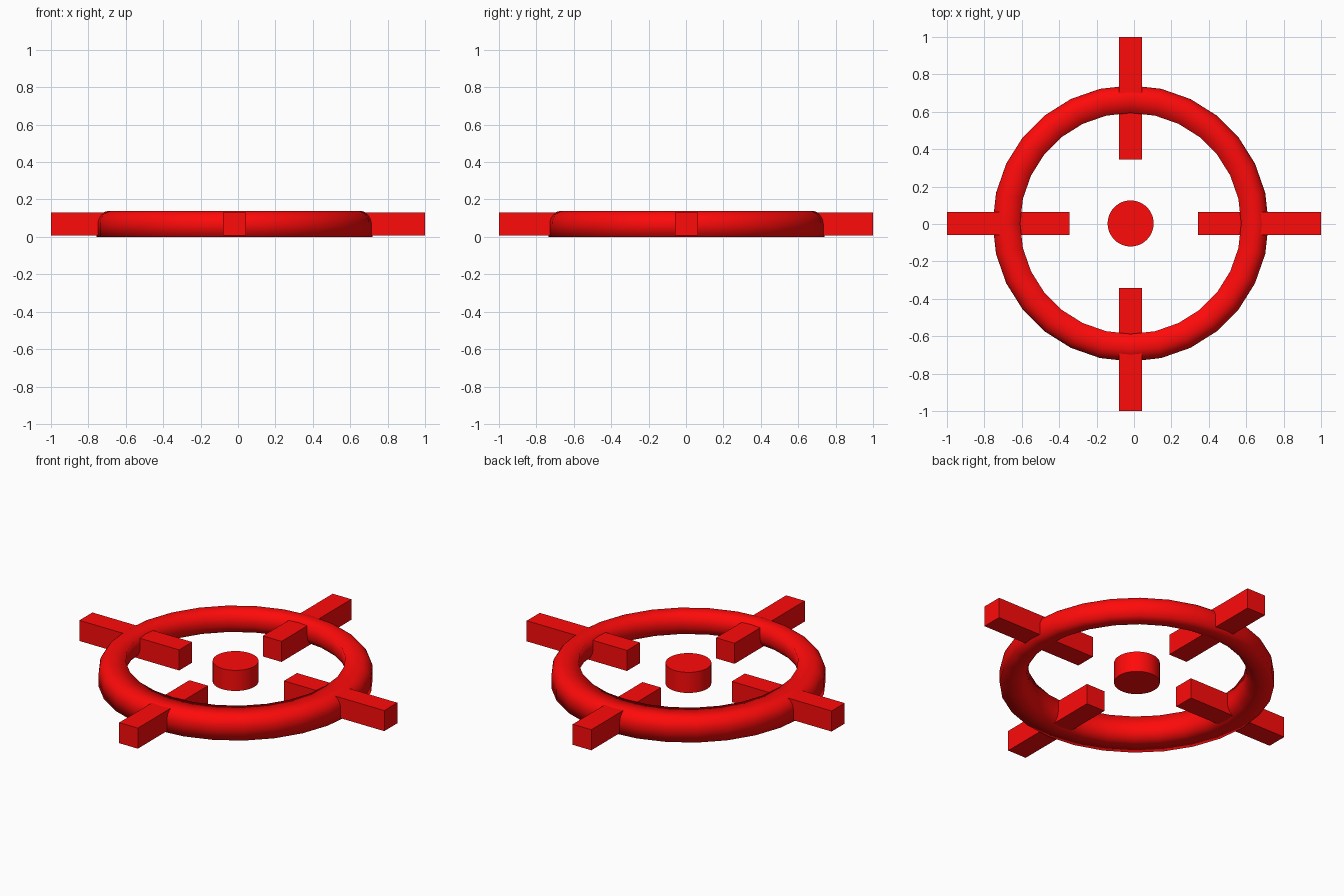
import bpy, bmesh
from math import pi, sin, cos, radians

if "Cube" in bpy.data.objects:
    bpy.data.objects.remove(bpy.data.objects["Cube"])

CX, CY = -0.018, 0.003      # centre of the ring and dot
Z0, Z1 = 0.008, 0.13        # bottom and top of the bars and dot

red = bpy.data.materials.new("red")
red.diffuse_color = (1.0, 0.003, 0.003, 1)
red.use_nodes = True
red.node_tree.nodes["Principled BSDF"].inputs["Base Color"].default_value = red.diffuse_color


def box(name, x0, x1, y0, y1):
    bpy.ops.mesh.primitive_cube_add(
        size=1, location=((x0 + x1) / 2, (y0 + y1) / 2, (Z0 + Z1) / 2))
    ob = bpy.context.object
    ob.name = name
    ob.scale = (x1 - x0, y1 - y0, Z1 - Z0)
    bpy.ops.object.transform_apply(location=False, rotation=False, scale=True)
    ob.data.materials.append(red)


# Four cross bars
H = 0.061
box("left_bar", -1, -0.345, CY - H, CY + H)
box("right_bar", 0.342, 1, CY - H, CY + H)
box("back_bar", CX - H, CX + H, 0.346, 1)
box("front_bar", CX - H, CX + H, -1, -0.342)

# Centre dot
bpy.ops.mesh.primitive_cylinder_add(
    vertices=48, radius=0.123, depth=Z1 - Z0, location=(CX, CY, (Z0 + Z1) / 2))
dot = bpy.context.object
dot.name = "centre_dot"
dot.data.materials.append(red)
bpy.ops.object.shade_smooth_by_angle(angle=radians(30))

# Ring: square section, outer top and inner bottom corners rounded
R_IN, R_OUT, TOP, FILLET = 0.591, 0.738, 0.139, 0.07
SIDES, STEPS = 28, 8


def arc(r, z, start):
    angles = [start + pi / 2 * j / STEPS for j in range(STEPS + 1)]
    return [(r + FILLET * cos(t), z + FILLET * sin(t)) for t in angles]


profile = ([(R_OUT, 0)] + arc(R_OUT - FILLET, TOP - FILLET, 0)
           + [(R_IN, TOP)] + arc(R_IN + FILLET, FILLET, pi))
bm = bmesh.new()
loops = []
for i in range(SIDES):
    a = 2 * pi * i / SIDES
    loops.append([bm.verts.new((r * cos(a), r * sin(a), z)) for r, z in profile])
n = len(profile)
for i in range(SIDES):
    p, q = loops[i], loops[(i + 1) % SIDES]
    for j in range(n):
        k = (j + 1) % n
        bm.faces.new((p[j], q[j], q[k], p[k])).smooth = True
bmesh.ops.recalc_face_normals(bm, faces=bm.faces)
mesh = bpy.data.meshes.new("ring")
bm.to_mesh(mesh)
bm.free()
ring = bpy.data.objects.new("ring", mesh)
ring.location = (CX, CY, 0)
mesh.materials.append(red)
bpy.context.collection.objects.link(ring)
